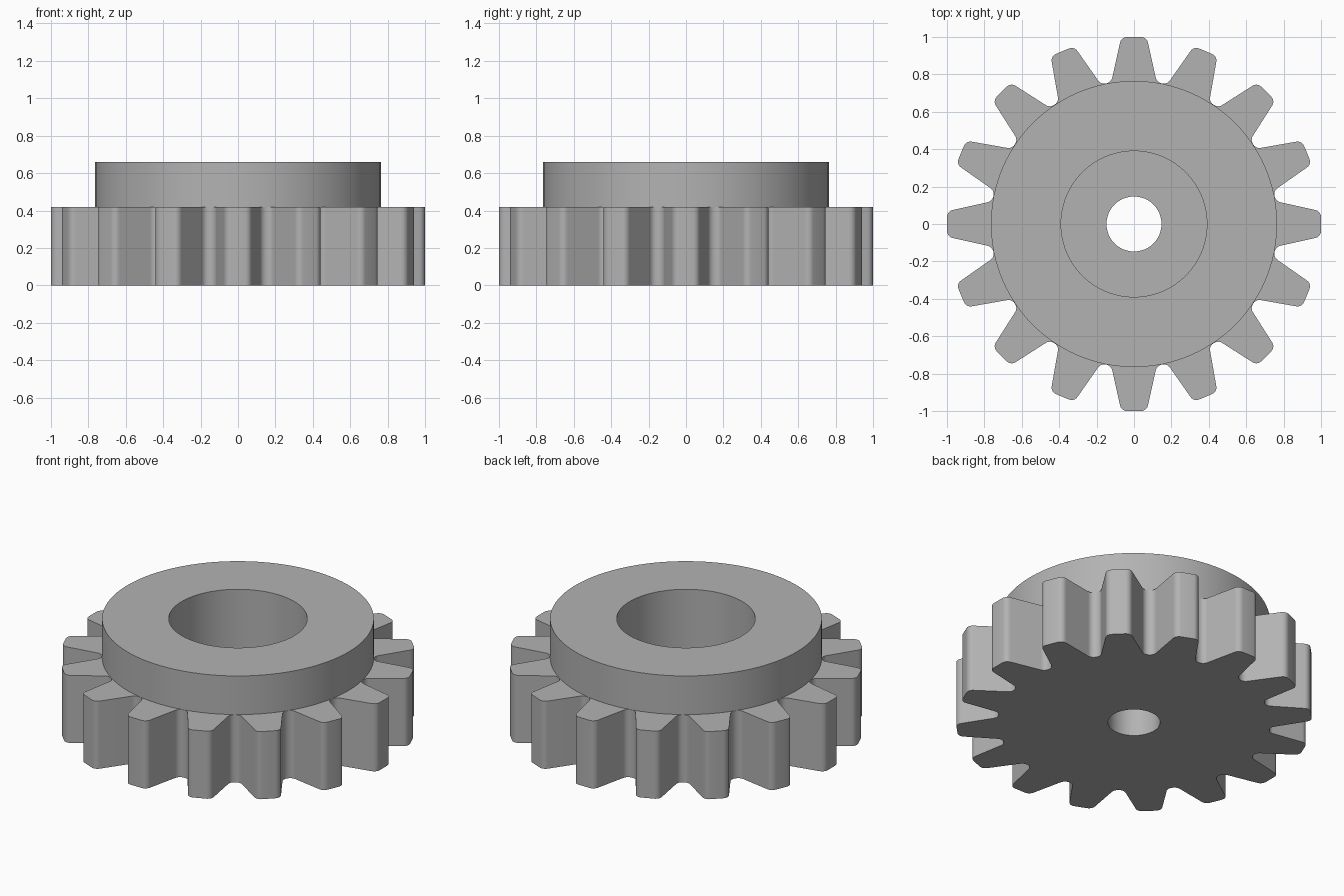
import bpy, bmesh, math
from mathutils import Vector, Matrix

if "Cube" in bpy.data.objects:
    bpy.data.objects.remove(bpy.data.objects["Cube"], do_unlink=True)

TEETH = 16
GEAR_TOP, COLLAR_TOP, BORE_FLOOR = 0.42, 0.66, 0.23
COLLAR_R, BORE_R, HOLE_R = 0.765, 0.39, 0.147

steel = bpy.data.materials.new("grey_steel")
steel.use_nodes = True
grey = (0.45, 0.45, 0.45, 1)
steel.diffuse_color = grey
steel.node_tree.nodes["Principled BSDF"].inputs["Base Color"].default_value = grey


def rounded(points, radii, steps=6):
    """Replace each corner of a closed outline with a tangent arc."""
    out = []
    for i, p in enumerate(points):
        a = (points[i - 1] - p).normalized()
        b = (points[(i + 1) % len(points)] - p).normalized()
        half = a.angle(b) / 2
        r = radii[i]
        centre = p + (a + b).normalized() * (r / math.sin(half))
        start = p + a * (r / math.tan(half)) - centre
        end = p + b * (r / math.tan(half)) - centre
        sweep = start.angle_signed(end)
        for k in range(steps + 1):
            out.append(centre + Matrix.Rotation(-sweep * k / steps, 2) @ start)
    return out


def prism(name, outline, z0, z1):
    """Extrude a flat outline from z0 to z1."""
    bm = bmesh.new()
    face = bm.faces.new([bm.verts.new((p.x, p.y, z0)) for p in outline])
    grown = bmesh.ops.extrude_face_region(bm, geom=[face], use_keep_orig=True)
    bmesh.ops.translate(bm, vec=(0, 0, z1 - z0),
                        verts=[v for v in grown["geom"] if isinstance(v, bmesh.types.BMVert)])
    bmesh.ops.recalc_face_normals(bm, faces=bm.faces)
    mesh = bpy.data.meshes.new(name)
    bm.to_mesh(mesh)
    bm.free()
    mesh.materials.append(steel)
    obj = bpy.data.objects.new(name, mesh)
    bpy.context.collection.objects.link(obj)
    return obj


def circle(radius, sides=96):
    return [Vector((radius * math.cos(math.tau * i / sides),
                    radius * math.sin(math.tau * i / sides))) for i in range(sides)]


# Toothed body: tapered teeth with rounded tips and filleted roots
tooth = [Vector((0.757, -0.122)), Vector((1, -0.068)), Vector((1, 0.068)), Vector((0.757, 0.122))]
corners, radii = [], []
for i in range(TEETH):
    turn = Matrix.Rotation(math.tau * i / TEETH, 2)
    corners += [turn @ p for p in tooth]
    radii += [0.04, 0.038, 0.038, 0.04]
gear = prism("gear_body", rounded(corners, radii), 0, GEAR_TOP)

# Collar, counterbore and shaft hole
steps = [
    (prism("collar", circle(COLLAR_R), GEAR_TOP - 0.1, COLLAR_TOP), 'UNION'),
    (prism("counterbore_cutter", circle(BORE_R), BORE_FLOOR, COLLAR_TOP + 0.1), 'DIFFERENCE'),
    (prism("shaft_hole_cutter", circle(HOLE_R, 64), -0.1, BORE_FLOOR + 0.1), 'DIFFERENCE'),
]
for tool, operation in steps:
    tool.hide_render = True
    mod = gear.modifiers.new(tool.name, 'BOOLEAN')
    mod.operation, mod.object, mod.solver = operation, tool, 'EXACT'

# Bake the cuts, then remove the tools
bpy.context.view_layer.update()
baked = bpy.data.meshes.new_from_object(gear.evaluated_get(bpy.context.evaluated_depsgraph_get()))
gear.modifiers.clear()
gear.data = baked
for tool, _ in steps:
    bpy.data.objects.remove(tool, do_unlink=True)

# Smooth round walls, crisp rims
bpy.ops.object.select_all(action='DESELECT')
gear.select_set(True)
bpy.context.view_layer.objects.active = gear
bpy.ops.object.shade_smooth_by_angle(angle=math.radians(30))
